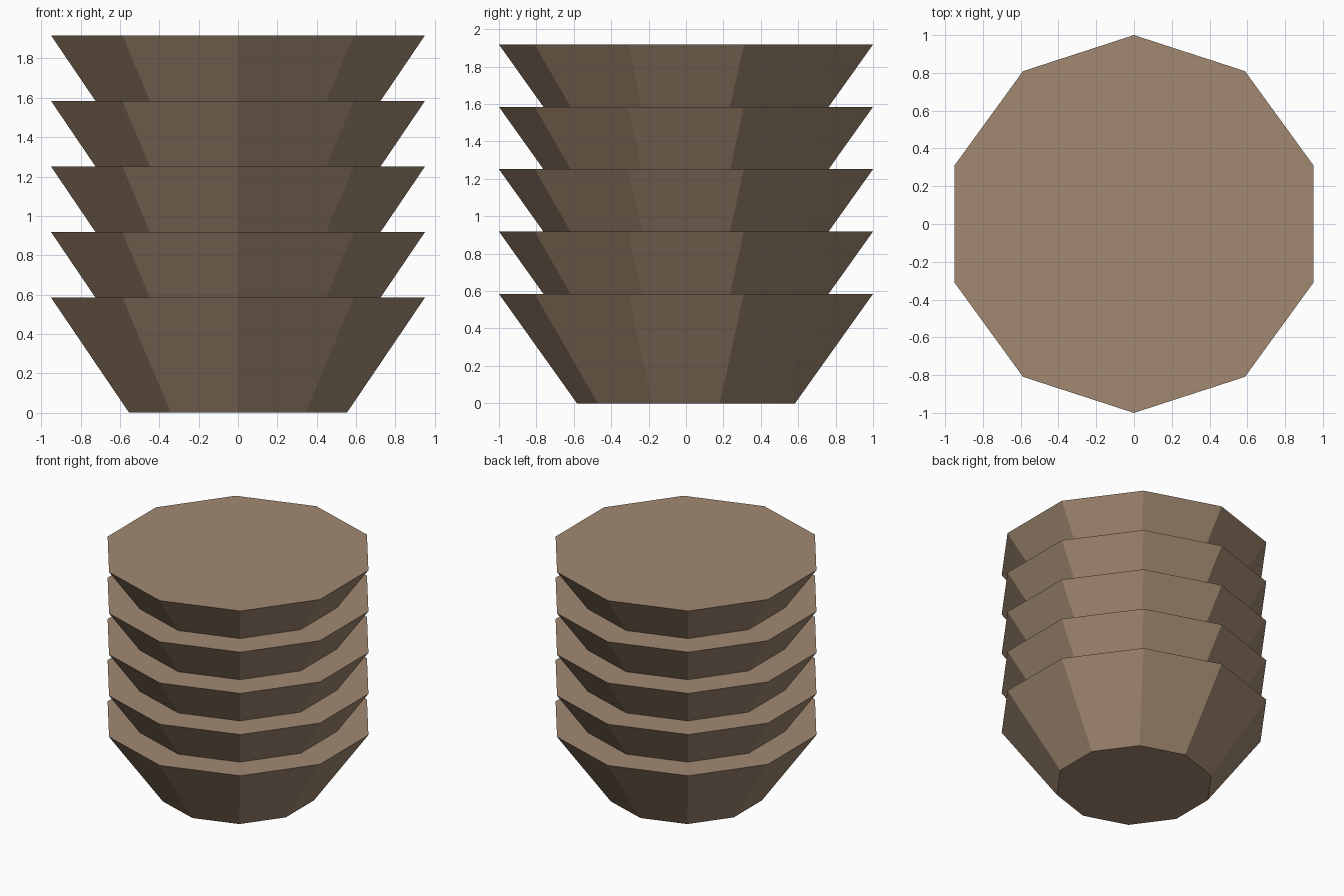
import bpy

if "Cube" in bpy.data.objects:
    bpy.data.objects.remove(bpy.data.objects["Cube"])

SIDES, COUNT = 10, 5
HEIGHT, STEP = 0.585, 0.3333
BOTTOM_R, TOP_R = 0.583, 1.0

# Brown clay colour
clay = bpy.data.materials.new("clay_brown")
clay.diffuse_color = (0.36, 0.25, 0.165, 1.0)
clay.use_nodes = True
clay.node_tree.nodes["Principled BSDF"].inputs["Base Color"].default_value = clay.diffuse_color

# Stack of identical ten-sided tapered pots, each nested in the one below
for i in range(COUNT):
    bpy.ops.mesh.primitive_cone_add(
        vertices=SIDES, radius1=BOTTOM_R, radius2=TOP_R, depth=HEIGHT,
        end_fill_type='NGON', location=(0, 0, HEIGHT / 2 + i * STEP))
    pot = bpy.context.object
    pot.name = f"stacked_pot_{i + 1}"
    pot.data.materials.append(clay)
